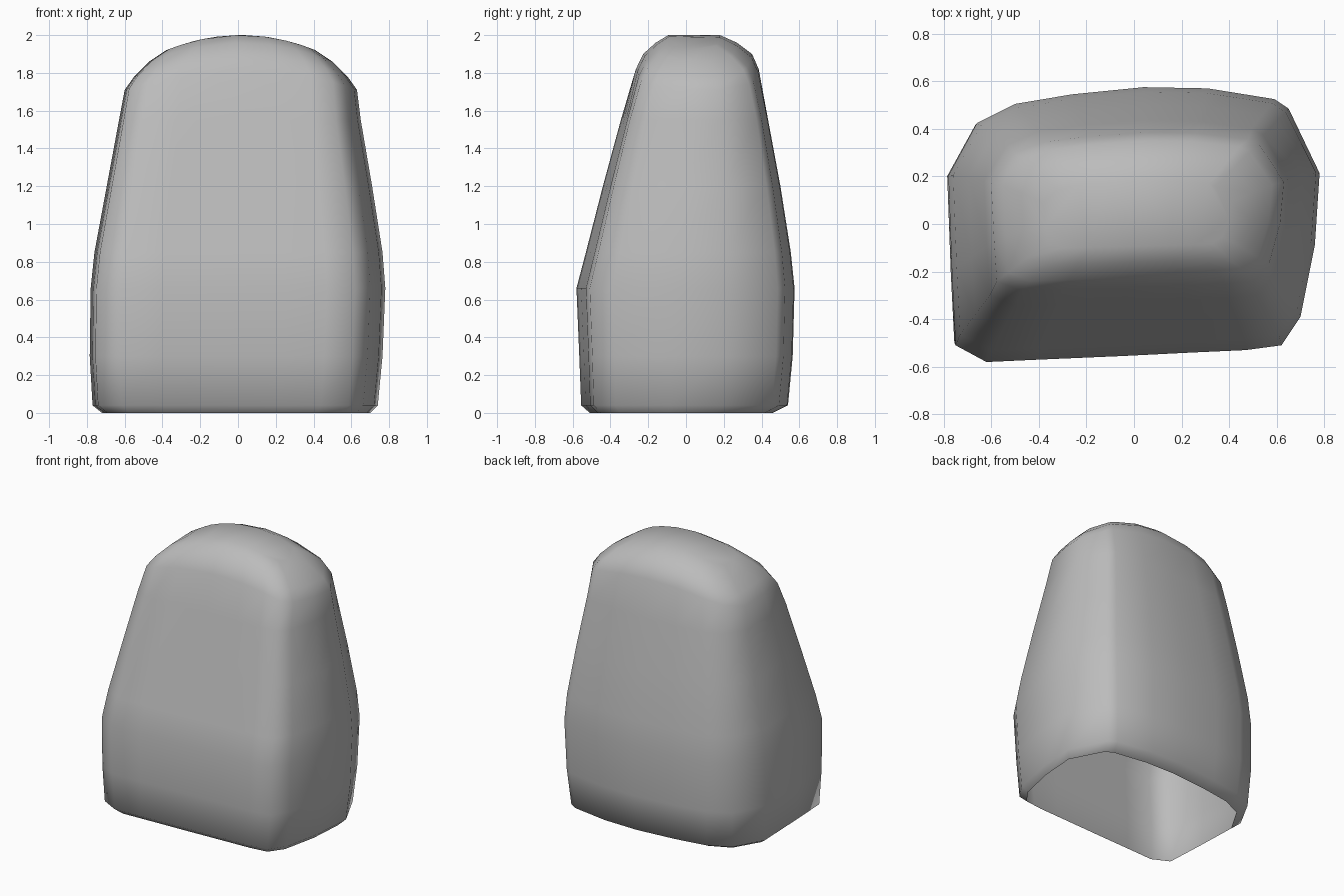
import bpy
import bmesh

cube = bpy.data.objects.get("Cube")
if cube:
    bpy.data.objects.remove(cube, do_unlink=True)

stone = bpy.data.materials.new("stone_grey")
stone.use_nodes = True
grey = (0.5, 0.5, 0.5, 1)
stone.diffuse_color = grey
stone.node_tree.nodes["Principled BSDF"].inputs["Base Color"].default_value = grey

# Irregular plan outline of the boulder, scaled to fit every level
outline = [(-.62, -.57), (-.4, -.56), (-.05, -.545), (.25, -.53), (.47, -.52),
           (.62, -.5), (.7, -.38), (.76, -.08), (.78, .22), (.65, .49),
           (.59, .53), (.31, .575), (.04, .58), (-.26, .55), (-.5, .51),
           (-.66, .43), (-.78, .21), (-.765, -.2), (-.75, -.5)]

# Levels: height at the middle, drop at the sides, right, left, front, back
levels = [(.00, .00, -.72, .70, -.51, .46),
          (.04, .00, -.77, .74, -.555, .54),
          (.30, .00, -.785, .765, -.565, .565),
          (.66, .00, -.78, .78, -.58, .575),
          (.85, .00, -.76, .765, -.53, .555),
          (1.20, .00, -.695, .71, -.44, .50),
          (1.55, .00, -.63, .65, -.345, .435),
          (1.82, .11, -.60, .63, -.28, .385),
          (1.90, .12, -.55, .58, -.24, .35),
          (1.96, .10, -.47, .50, -.17, .27),
          (2.00, .08, -.38, .41, -.10, .18)]


def fit(value, low, high, new_low, new_high):
    return new_low + (value - low) / (high - low) * (new_high - new_low)


# Boulder shell, open underneath
bm = bmesh.new()
rings = []
for height, drop, right, left, front, back in levels:
    ring = []
    for px, py in outline:
        x = fit(px, -.78, .78, right, left)
        y = fit(py, -.57, .58, front, back)
        ring.append(bm.verts.new((x, y, height - drop * (px / .78) ** 2)))
    rings.append(ring)

count = len(outline)
for low, high in zip(rings, rings[1:]):
    for i in range(count):
        j = (i + 1) % count
        bm.faces.new((low[i], low[j], high[j], high[i]))

# Arched crown
crown = bm.faces.new(rings[-1])
bmesh.ops.triangulate(bm, faces=[crown], ngon_method='BEAUTY')
for face in bm.faces:
    face.smooth = True

mesh = bpy.data.meshes.new("boulder")
bm.to_mesh(mesh)
bm.free()
mesh.materials.append(stone)
boulder = bpy.data.objects.new("boulder", mesh)
bpy.context.collection.objects.link(boulder)
